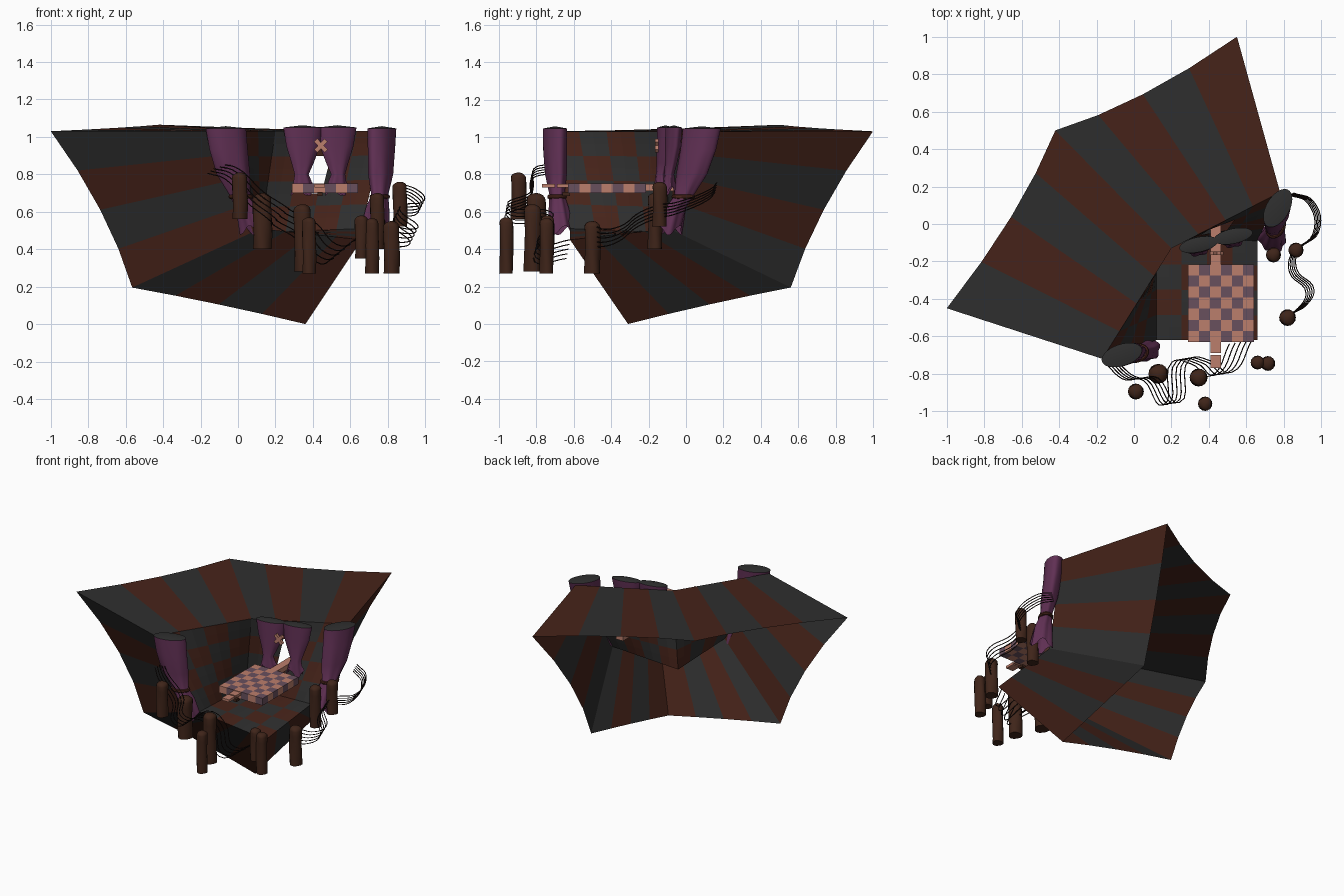
import bpy, bmesh, math
from mathutils import Vector as V

if "Cube" in bpy.data.objects:
    bpy.data.objects.remove(bpy.data.objects["Cube"])


def mat(name, c):
    m = bpy.data.materials.new(name)
    m.diffuse_color = (*c, 1)
    m.use_nodes = True
    m.node_tree.nodes["Principled BSDF"].inputs["Base Color"].default_value = m.diffuse_color
    return m


BROWN = mat("brown", (.062, .017, .010))
GREY = mat("dark_grey", (.028, .028, .028))
PURPLE = mat("purple", (.12, .03, .09))
PINK = mat("pink", (.50, .21, .15))
MAUVE = mat("mauve", (.14, .08, .11))
WOOD = mat("post_brown", (.05, .018, .01))
BLACK = mat("wire_dark", (.012, .006, .005))


def finish(name, bm, mats, smooth=False):
    me = bpy.data.meshes.new(name)
    bm.to_mesh(me)
    bm.free()
    for m in mats:
        me.materials.append(m)
    o = bpy.data.objects.new(name, me)
    bpy.context.collection.objects.link(o)
    if smooth:
        bpy.ops.object.select_all(action='DESELECT')
        o.select_set(True)
        bpy.context.view_layer.objects.active = o
        bpy.ops.object.shade_smooth_by_angle(angle=math.radians(50))
    return o


def panel(name, a, b, c, d, n=8, holes=(), flip=0):
    """Checked bilinear wall a-b (top) to d-c (bottom), 4x4 colour checks."""
    bm = bmesh.new()
    g = [[bm.verts.new(a.lerp(b, i / n).lerp(d.lerp(c, i / n), j / n)) for i in range(n + 1)]
         for j in range(n + 1)]
    for j in range(n):
        for i in range(n):
            if (i, j) in holes:
                continue
            f = bm.faces.new((g[j][i], g[j + 1][i], g[j + 1][i + 1], g[j][i + 1]))
            f.material_index = (i * 4 // n + j * 4 // n + flip) % 2
    return finish(name, bm, (BROWN, GREY))


# Room corners (hexagonal opening) and outer rim corners
inner = [V(p) for p in ((.20, -.13, 1.03), (-.17, -.72, 1.03), (.12, -.62, .51),
                        (.66, -.62, .45), (.66, -.09, .51), (.78, .17, 1.03))]
outer = [V(p) for p in ((-.42, .50, 1.065), (-1, -.45, 1.03), (-.565, -.29, .195),
                        (.36, -.31, 0), (.38, .56, .195), (.55, 1, 1.03))]
bulge = [.055, .06, .01, .01, .06, .06]
first = [0, 1, 1, 0, 1, 0]
back = V((.12, -.08, .49))
door = {(i, j) for i in (3, 4) for j in (2, 3, 4)}
panel("left_wall", inner[1], inner[0], back, inner[2])
panel("back_wall", inner[0], inner[5], inner[4], back, holes=door, flip=1)
panel("floor", back, inner[4], inner[3], inner[2])

# Flared striped frame around the opening
bm = bmesh.new()
mid = sum(outer, V()) / 6
for k in range(6):
    p, q, s, t = outer[k], outer[(k + 1) % 6], inner[k], inner[(k + 1) % 6]
    pts = []
    for i in range(5):
        u = i / 4
        o = p.lerp(q, u)
        pull = mid - (p + q) / 2
        if k in (0, 5):
            pull.z = 0
        o += pull.normalized() * bulge[k] * 4 * u * (1 - u)
        pts.append((bm.verts.new(o), bm.verts.new(s.lerp(t, u))))
    for i in range(4):
        f = bm.faces.new((pts[i][0], pts[i + 1][0], pts[i + 1][1], pts[i][1]))
        f.material_index = (i + first[k]) % 2
bmesh.ops.remove_doubles(bm, verts=bm.verts, dist=.0005)
finish("striped_frame", bm, (BROWN, GREY))


# Curtains: gathered cloth lofted through oval sections, domed dark top
def curtain(name, secs, ang, tie=None):
    bm = bmesh.new()
    n = 32
    ca, sa = math.cos(ang), math.sin(ang)
    rings = []
    for k, (x, y, z, rx, ry) in enumerate(secs):
        fold = .10 * k / (len(secs) - 1)
        r = []
        for i in range(n):
            a = math.tau * i / n
            w = 1 + fold * math.cos(6 * a)
            u, v = rx * w * math.cos(a), ry * w * math.sin(a)
            dz = .025 * math.cos(3 * a) if k == len(secs) - 1 else 0
            r.append(bm.verts.new((x + u * ca - v * sa, y + u * sa + v * ca, z + dz)))
        rings.append(r)
    for a, b in zip(rings, rings[1:]):
        for i in range(n):
            bm.faces.new((a[i], b[i], b[(i + 1) % n], a[(i + 1) % n]))
    top = bm.verts.new((secs[0][0], secs[0][1], secs[0][2] + .012))
    for i in range(n):
        bm.faces.new((rings[0][i], rings[0][(i + 1) % n], top)).material_index = 1
    finish(name, bm, (PURPLE, GREY), True)
    if tie:
        bpy.ops.mesh.primitive_torus_add(location=tie, rotation=(0, 0, ang), major_radius=.055,
                                         minor_radius=.012, major_segments=24, minor_segments=8)
        o = bpy.context.object
        o.name = name + "_tie"
        o.scale.y = .75
        o.data.materials.append(BROWN)


curtain("left_curtain", [(-.065, -.70, 1.045, .112, .058), (-.05, -.70, .93, .105, .056),
                         (-.025, -.695, .80, .09, .052), (.01, -.69, .69, .056, .036),
                         (.05, -.68, .62, .060, .05), (.075, -.665, .50, .062, .065)],
        math.radians(18), (.015, -.69, .68))
curtain("right_curtain", [(.768, .085, 1.045, .112, .062), (.766, .065, .93, .105, .058),
                          (.762, .03, .80, .09, .055), (.757, -.01, .69, .056, .038),
                          (.745, -.055, .62, .055, .06), (.735, -.085, .50, .058, .075)],
        math.radians(60), (.757, -.015, .68))
for name, x, y, s in (("door_curtain_left", .345, -.11, 1), ("door_curtain_right", .53, -.065, -1)):
    curtain(name, [(x, y, 1.05, .105, .04), (x + s * .003, y - .005, .95, .09, .038),
                   (x, y - .015, .86, .058, .03), (x - s * .005, y - .025, .80, .036, .025),
                   (x, y - .025, .76, .046, .03), (x, y - .025, .71, .06, .035)],
            math.radians(12))


def box(name, lo, hi, m, rot=0):
    bpy.ops.mesh.primitive_cube_add(size=1, location=[(a + b) / 2 for a, b in zip(lo, hi)],
                                    rotation=(0, rot, 0))
    o = bpy.context.object
    o.name = name
    o.scale = [b - a for a, b in zip(lo, hi)]
    o.data.materials.append(m)


# Crossed bow above the doorway
for k, r in enumerate((.8, -.8)):
    box(f"bow_strip_{k}", (.403, -.165, .942), (.483, -.147, .965), PINK, r)


# Checked table slab with a runner through the doorway
def checked_slab(name, lo, hi, nx, ny):
    bm = bmesh.new()
    bmesh.ops.create_grid(bm, x_segments=nx, y_segments=ny, size=.5)
    w, d = hi[0] - lo[0], hi[1] - lo[1]
    for v in bm.verts:
        v.co = (lo[0] + (v.co.x + .5) * w, lo[1] + (v.co.y + .5) * d, hi[2])
    for f in bm.faces:
        c = f.calc_center_median()
        f.material_index = (int((c.x - lo[0]) / w * nx) + int((c.y - lo[1]) / d * ny)) % 2
    ext = bmesh.ops.extrude_face_region(bm, geom=bm.faces[:], use_keep_orig=True)
    for v in ext["geom"]:
        if isinstance(v, bmesh.types.BMVert):
            v.co.z = lo[2]
    bmesh.ops.recalc_face_normals(bm, faces=bm.faces)
    finish(name, bm, (PINK, MAUVE))


checked_slab("table_slab", (.288, -.63, .70), (.642, -.215, .752), 6, 7)
box("table_runner", (.408, -.215, .71), (.466, .15, .748), PINK)
box("table_step_inner", (.408, -.69, .73), (.466, -.63, .748), PINK)
box("table_step_outer", (.408, -.77, .73), (.466, -.70, .748), PINK)
box("table_bracket", (.425, -.66, .685), (.45, -.62, .705), WOOD)


# Carved posts with rounded tops
posts = [(.13, -.80, .40, .70, .05), (.01, -.895, .56, .81, .04), (.345, -.82, .28, .64, .045),
         (.38, -.96, .27, .57, .036), (.66, -.74, .35, .58, .035), (.715, -.745, .27, .565, .037),
         (.82, -.50, .27, .55, .042), (.745, -.165, .40, .70, .038), (.865, -.14, .52, .76, .038)]
for k, (x, y, z0, z1, r) in enumerate(posts):
    bm = bmesh.new()
    n, rings = 16, []
    levels = [(z0 + (z1 - r * .7 - z0) * i / 7, 1) for i in range(8)]
    levels += [(z1 - r * .7 * (1 - math.sin(a)), math.cos(a)) for a in (.4, .8, 1.15, 1.45)]
    for j, (z, s) in enumerate(levels):
        ring = []
        for i in range(n):
            a = math.tau * i / n
            q = r * s * (1 + .07 * math.sin(3 * a + j * .7))
            ring.append(bm.verts.new((x + q * math.cos(a), y + q * math.sin(a), z)))
        rings.append(ring)
    for a, b in zip(rings, rings[1:]):
        for i in range(n):
            bm.faces.new((a[i], a[(i + 1) % n], b[(i + 1) % n], b[i]))
    bm.faces.new(rings[0][::-1])
    bm.faces.new(rings[-1])
    finish(f"post_{k}", bm, (WOOD,), True)


# Bundles of wavy strings
def strings(name, path, spread):
    cu = bpy.data.curves.new(name, 'CURVE')
    cu.dimensions = '3D'
    cu.bevel_depth = .003
    cu.bevel_resolution = 1
    cu.resolution_u = 6
    for k in range(5):
        sp = cu.splines.new('BEZIER')
        sp.bezier_points.add(len(path) - 1)
        for i, (b, p) in enumerate(zip(sp.bezier_points, path)):
            w = (k - 2) / 2 * (.5 + .5 * i / (len(path) - 1))
            b.co = V(p) + V(spread) * w
            b.handle_left_type = b.handle_right_type = 'AUTO'
    cu.materials.append(BLACK)
    bpy.context.collection.objects.link(bpy.data.objects.new(name, cu))


strings("left_strings", [(-.13, -.73, .83), (-.03, -.82, .80), (.09, -.83, .68), (.20, -.96, .60),
                         (.25, -.73, .56), (.36, -.74, .50), (.47, -.80, .38), (.57, -.63, .40)],
        (.06, .01, .05))
strings("right_strings", [(.84, .16, .73), (.94, .12, .69), (.97, -.05, .62), (.86, -.15, .60),
                          (.85, -.25, .56), (.94, -.36, .48), (.90, -.44, .46), (.82, -.49, .47)],
        (.025, .01, .05))
